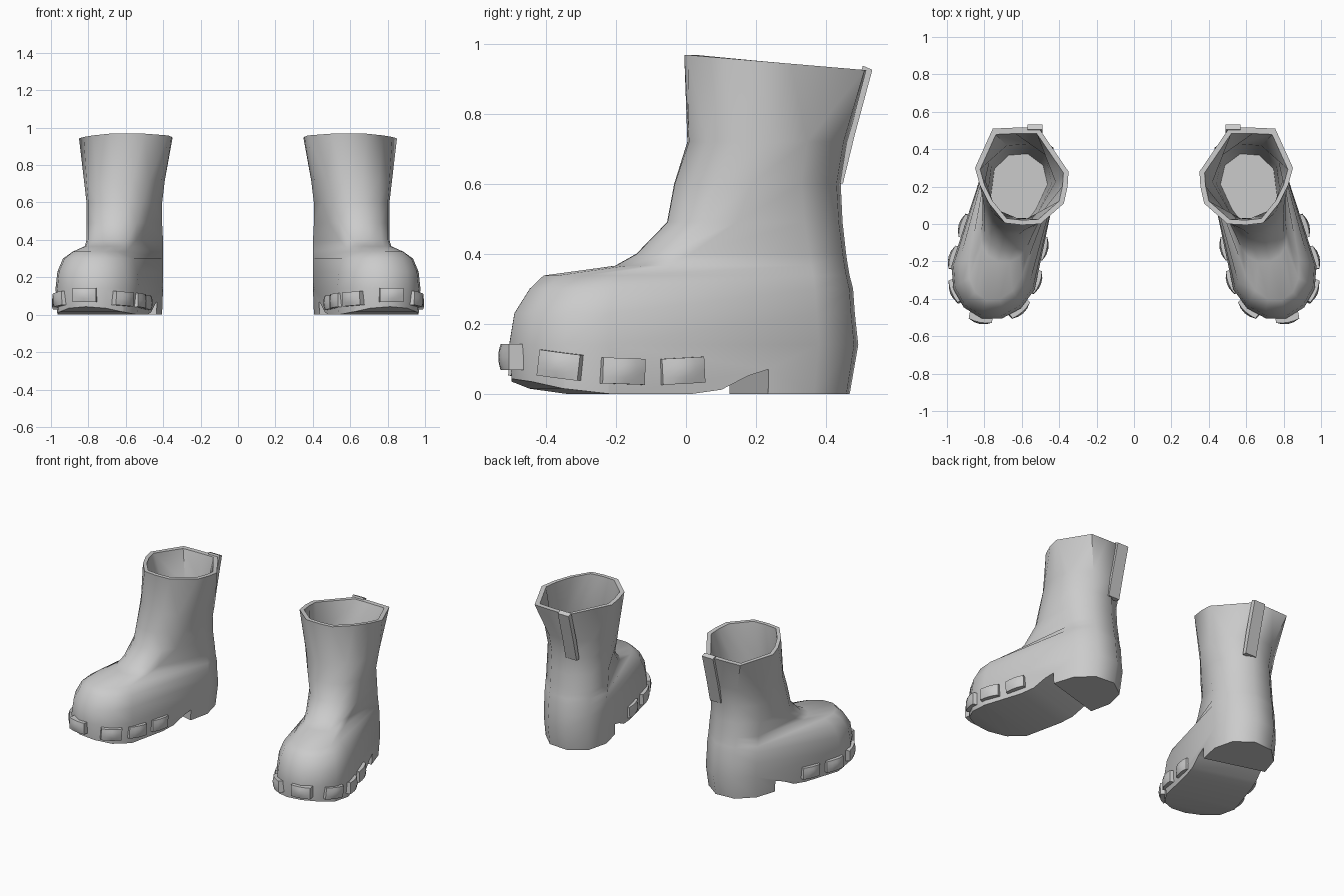
import bpy, bmesh, math
from mathutils import Matrix, Vector

if "Cube" in bpy.data.objects:
    bpy.data.objects.remove(bpy.data.objects["Cube"])

grey = bpy.data.materials.new("boot grey")
grey.use_nodes = True
grey.diffuse_color = (0.6, 0.6, 0.6, 1)
grey.node_tree.nodes["Principled BSDF"].inputs["Base Color"].default_value = (0.6, 0.6, 0.6, 1)

SPLAY = 0.28  # toes turn outwards


def make_object(name, bm):
    bmesh.ops.recalc_face_normals(bm, faces=bm.faces)
    mesh = bpy.data.meshes.new(name)
    bm.to_mesh(mesh)
    bm.free()
    mesh.materials.append(grey)
    obj = bpy.data.objects.new(name, mesh)
    bpy.context.collection.objects.link(obj)
    return obj


def activate(obj):
    bpy.ops.object.select_all(action='DESELECT')
    obj.select_set(True)
    bpy.context.view_layer.objects.active = obj


def smooth(obj, degrees):
    activate(obj)
    bpy.ops.object.shade_smooth_by_angle(angle=math.radians(degrees))


def ring(z, heel, toe):
    """Outline made of a rear half ellipse and a front half ellipse."""
    pts = []
    for (cx, cy, rx, ry), angles in ((heel, (10, 50, 90, 130, 170)),
                                     (toe, (190, 217, 243, 270, 297, 323, 350))):
        for a in angles:
            a = math.radians(a)
            p = Matrix.Rotation(SPLAY, 3, 'Z') @ Vector((rx * math.cos(a), ry * math.sin(a), 0))
            pts.append(p + Vector((cx, cy, z)))
    return pts


def inset(pts, factor, z=None):
    c = sum(pts, Vector()) / len(pts)
    out = [c + (p - c) * factor for p in pts]
    for p, q in zip(out, pts):
        p.z = q.z if z is None else z
    return out


def prism(name, profile, width, matrix):
    """Extrude a (y, z) profile along x."""
    bm = bmesh.new()
    sides = [[bm.verts.new((x, y, z)) for y, z in profile] for x in (-width / 2, width / 2)]
    for s in sides:
        bm.faces.new(s)
    n = len(profile)
    for i in range(n):
        j = (i + 1) % n
        bm.faces.new((sides[0][i], sides[0][j], sides[1][j], sides[1][i]))
    bm.transform(matrix)
    return make_object(name, bm)


# Boot body: outer rings from ground to rim, then the lining back down
outer = [ring(*r) for r in (
    (0.00, (.60, .28, .195, .195), (.74, -.24, .225, .265)),
    (0.14, (.60, .29, .200, .210), (.74, -.24, .235, .275)),
    (0.23, (.60, .285, .20, .205), (.74, -.235, .225, .265)),
    (0.30, (.60, .28, .200, .205), (.735, -.22, .20, .235)),
    (0.338, (.60, .275, .20, .200), (.73, -.20, .15, .215)),
    (0.366, (.60, .27, .200, .200), (.69, -.07, .13, .135)),
    (0.40, (.60, .265, .200, .200), (.67, 0.0, .14, .145)),
    (0.49, (.605, .25, .200, .205), (.64, .13, .17, .19)),
    (0.60, (.605, .24, .200, .210), (.62, .17, .19, .21)),
    (0.72, (.605, .25, .215, .220), (.605, .22, .22, .22)),
)]
rim = [Vector((x, y, 0.968 - 0.085 * max(y, 0))) for x, y in (
    (.85, .30), (.755, .51), (.64, .515), (.51, .515), (.35, .28), (.355, .20),
    (.375, .11), (.50, 0), (.60, -.005), (.69, .005), (.775, .11), (.825, .21))]
lining = [inset(rim, .89), inset(outer[9], .87), inset(outer[7], .85), inset(outer[7], .75, .14)]

bm = bmesh.new()
loops = [[bm.verts.new(p) for p in r] for r in outer + [rim] + lining]
for a, b in zip(loops, loops[1:]):
    for i in range(len(a)):
        j = (i + 1) % len(a)
        bm.faces.new((a[i], a[j], b[j], b[i]))
bm.faces.new(loops[0])
bm.faces.new(loops[-1])
boot = make_object("boot_left", bm)

# Cut the heel step, arch and raised toe out of the sole
foot_frame = Matrix.Translation((.60, .172, 0)) @ Matrix.Rotation(SPLAY, 4, 'Z')
cutter = prism("sole_cutter", [(0, -.1), (0, .07), (-.06, .052), (-.14, .012), (-.25, -.003),
                               (-.45, -.003), (-.60, .015), (-.71, .045), (-.90, .10), (-.90, -.1)],
               1.0, foot_frame)
cutter.hide_render = True
mod = boot.modifiers.new("sole", 'BOOLEAN')
mod.operation = 'DIFFERENCE'
mod.solver = 'EXACT'
mod.object = cutter
activate(boot)
bpy.ops.object.modifier_apply(modifier=mod.name)
bpy.data.objects.remove(cutter)
smooth(boot, 48)
parts = [boot]

# Pull tab running up the back of the shaft
tab = prism("pull_tab_left", [(.42, .60), (.448, .60), (.482, .74), (.532, .925), (.505, .937), (.45, .74)],
            .08, Matrix.Translation((.53, 0, 0)))
smooth(tab, 30)
parts.append(tab)

# Pillow studs around the toe: x, y, z, facing angle, roll
STUDS = ((.488, -.13, .065, 192, 2), (.525, -.31, .075, 200, 4), (.612, -.455, .085, 228, 4),
         (.82, -.505, .105, 281, 0), (.955, -.36, .082, 338, -7), (.962, -.18, .065, 17, -2),
         (.908, -.01, .066, 17, 3))
for n, (x, y, z, yaw, roll) in enumerate(STUDS, 1):
    bm = bmesh.new()
    bmesh.ops.create_grid(bm, x_segments=4, y_segments=4, size=1)
    base = bmesh.ops.extrude_face_region(bm, geom=bm.faces[:])
    lower = {v for v in base["geom"] if isinstance(v, bmesh.types.BMVert)}
    for v in bm.verts:
        u, w = v.co.x, v.co.y
        depth = -.03 if v in lower else .012 + .018 * (1 - u * u) * (1 - .5 * w * w)
        v.co = (depth, u * .063, w * .037)
    bm.transform(Matrix.Translation((x, y, z)) @ Matrix.Rotation(math.radians(yaw), 4, 'Z')
                 @ Matrix.Rotation(math.radians(roll), 4, 'X'))
    stud = make_object(f"toe_stud_{n}_left", bm)
    smooth(stud, 40)
    parts.append(stud)

# Mirror every part for the other boot
for part in parts:
    mesh = part.data.copy()
    mesh.transform(Matrix.Diagonal((-1, 1, 1, 1)))
    mesh.flip_normals()
    twin = bpy.data.objects.new(part.name.replace("left", "right"), mesh)
    bpy.context.collection.objects.link(twin)
